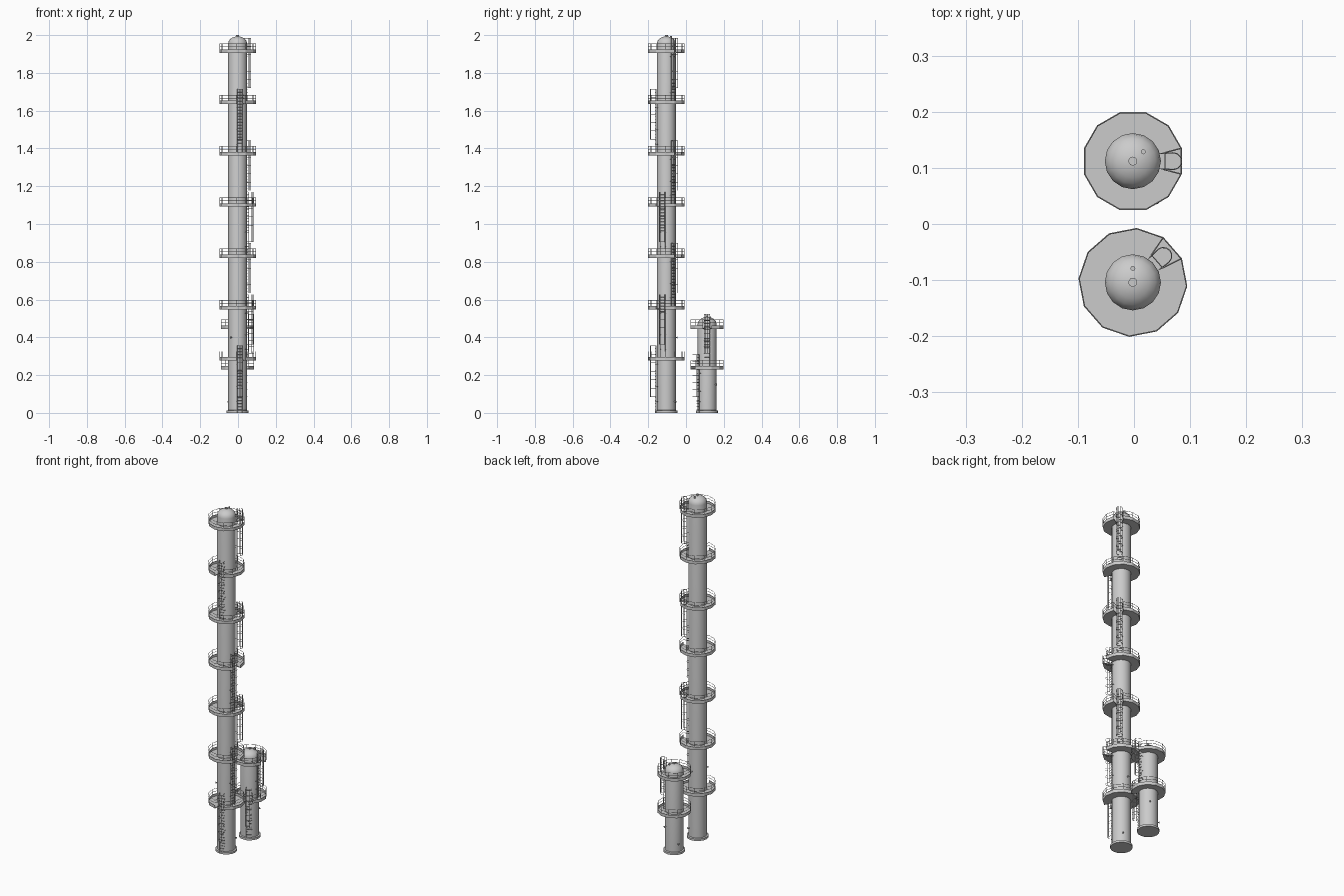
import bpy, bmesh, math
from mathutils import Vector, Matrix

if "Cube" in bpy.data.objects:
    bpy.data.objects.remove(bpy.data.objects["Cube"])


def finish(bm, name, smooth=False):
    bmesh.ops.recalc_face_normals(bm, faces=bm.faces)
    me = bpy.data.meshes.new(name)
    bm.to_mesh(me)
    bm.free()
    ob = bpy.data.objects.new(name, me)
    bpy.context.collection.objects.link(ob)
    if smooth:
        bpy.ops.object.select_all(action='DESELECT')
        ob.select_set(True)
        bpy.context.view_layer.objects.active = ob
        bpy.ops.object.shade_smooth_by_angle(angle=math.radians(35))
    return ob


def bar(bm, a, b, r=0.0012, sides=4):
    a, b = Vector(a), Vector(b)
    d = b - a
    m = Matrix.Translation((a + b) / 2) @ d.to_track_quat('Z', 'Y').to_matrix().to_4x4()
    bmesh.ops.create_cone(bm, cap_ends=True, segments=sides, radius1=r, radius2=r,
                          depth=d.length, matrix=m)


def polar(c, r, deg, z):
    a = math.radians(deg)
    return Vector((c[0] + r * math.cos(a), c[1] + r * math.sin(a), z))


def column(name, c, h, nozzle_angle, side_nozzles):
    # shell with base flange and domed head, spun from a profile
    prof = [(0, 0), (0.058, 0), (0.058, 0.012), (0.05, 0.014), (0.05, h - 0.044)]
    for i in range(1, 6):
        t = math.radians(18 * i)
        prof.append((0.05 * math.cos(t) if i < 5 else 0, h - 0.044 + 0.037 * math.sin(t)))
    bm = bmesh.new()
    vs = [bm.verts.new((c[0] + r, c[1], z)) for r, z in prof]
    es = [bm.edges.new(p) for p in zip(vs, vs[1:])]
    bmesh.ops.spin(bm, geom=vs + es, cent=(c[0], c[1], 0), axis=(0, 0, 1),
                   angle=math.tau, steps=16, use_duplicate=False)
    bmesh.ops.remove_doubles(bm, verts=bm.verts, dist=1e-5)
    finish(bm, name + "_shell", True)
    # nozzles on the head and the shell
    bm = bmesh.new()
    bar(bm, (c[0], c[1], h - 0.02), (c[0], c[1], h - 0.002), 0.005, 10)
    bar(bm, (c[0], c[1], h - 0.004), (c[0], c[1], h), 0.008, 10)
    p = polar(c, 0.025, nozzle_angle, h - 0.025)
    bar(bm, p, p + Vector((0, 0, 0.021)), 0.0045, 8)
    for deg, z in side_nozzles:
        bar(bm, polar(c, 0.045, deg, z), polar(c, 0.058, deg, z), 0.003, 8)
        bar(bm, polar(c, 0.056, deg, z), polar(c, 0.059, deg, z), 0.005, 8)
    finish(bm, name + "_nozzles")


def platform(name, c, z, ang, R):
    # twelve-sided deck, one sector left open for the ladder
    degs = [ang + 15 + 30 * i for i in range(12)]
    bm = bmesh.new()
    rings = []
    for d in degs:
        rings.append([bm.verts.new(polar(c, r, d, z + dz)) for r, dz in
                      ((0.047, 0), (R, 0), (R, 0.018), (R - 0.002, 0.018),
                       (R - 0.002, 0.004), (0.047, 0.004))])
    for a, b in zip(rings, rings[1:]):
        for k in range(6):
            bm.faces.new((a[k], a[(k + 1) % 6], b[(k + 1) % 6], b[k]))
    bm.faces.new(rings[0])
    bm.faces.new(rings[-1])
    finish(bm, name + "_deck")
    # guard rails, posts and returns to the ladder
    bm = bmesh.new()
    for d in degs:
        bar(bm, polar(c, R - 0.001, d, z), polar(c, R - 0.001, d, z + 0.048))
    for dz in (0.032, 0.048):
        path = [polar(c, 0.058, degs[0], z + dz)]
        path += [polar(c, R - 0.001, d, z + dz) for d in degs]
        path.append(polar(c, 0.058, degs[-1], z + dz))
        for a, b in zip(path, path[1:]):
            bar(bm, a, b)
    finish(bm, name + "_rails")


def ladder(name, c, z0, z1, ang):
    bm = bmesh.new()
    top, r, w = z1 + 0.079, 0.057, 0.014
    rot = Matrix.Rotation(math.radians(ang), 3, 'Z')

    def at(x, y, z):
        return rot @ Vector((x, y, z)) + Vector((c[0], c[1], 0))

    # stiles and rungs
    for s in (-w, w):
        bar(bm, at(r, s, z0), at(r, s, top))
        for z in (z0 + 0.06, (z0 + z1) / 2, z1 - 0.02):
            bar(bm, at(0.046, s, z), at(r, s, z))
    n = round((top - z0) / 0.016)
    for i in range(1, n):
        z = z0 + (top - z0) * i / n
        bar(bm, at(r, -w, z), at(r, w, z), 0.0009)
    # safety cage hoops and straps
    arc = [(r, -w)]
    for i in range(7):
        t = math.radians(-90 + 30 * i)
        arc.append((r + 0.015 + 0.015 * math.cos(t), 0.015 * math.sin(t)))
    arc.append((r, w))
    lo = z0 + 0.086
    hoops = 7
    for i in range(hoops):
        z = lo + (top - 0.001 - lo) * i / (hoops - 1)
        for a, b in zip(arc, arc[1:]):
            bar(bm, at(*a, z), at(*b, z), 0.001)
    for k in (1, 3, 4, 5, 7):
        bar(bm, at(*arc[k], lo), at(*arc[k], top), 0.0009)
    finish(bm, name)


def tower(name, c, h, levels, angles, R, nozzle_angle, side_nozzles):
    column(name, c, h, nozzle_angle, side_nozzles)
    z0 = 0
    for i, (z, a) in enumerate(zip(levels, angles), 1):
        platform(f"{name}_platform_{i}", c, z, a, R)
        ladder(f"{name}_ladder_{i}", c, z0, z, a)
        z0 = z


# tall tower with seven platforms, short tower with two
tower("tall_tower", (-0.002, -0.104), 2.0, [0.277 + 0.2715 * i for i in range(7)],
      [-79, -19, 41, -19, 41, -79, 41], 0.097, 90, [(-130, 0.4), (60, 0.06), (90, 0.4)])
tower("short_tower", (-0.002, 0.112), 0.515, [0.23, 0.445],
      [-60, 0], 0.09, 42, [(150, 0.06), (60, 0.15)])
